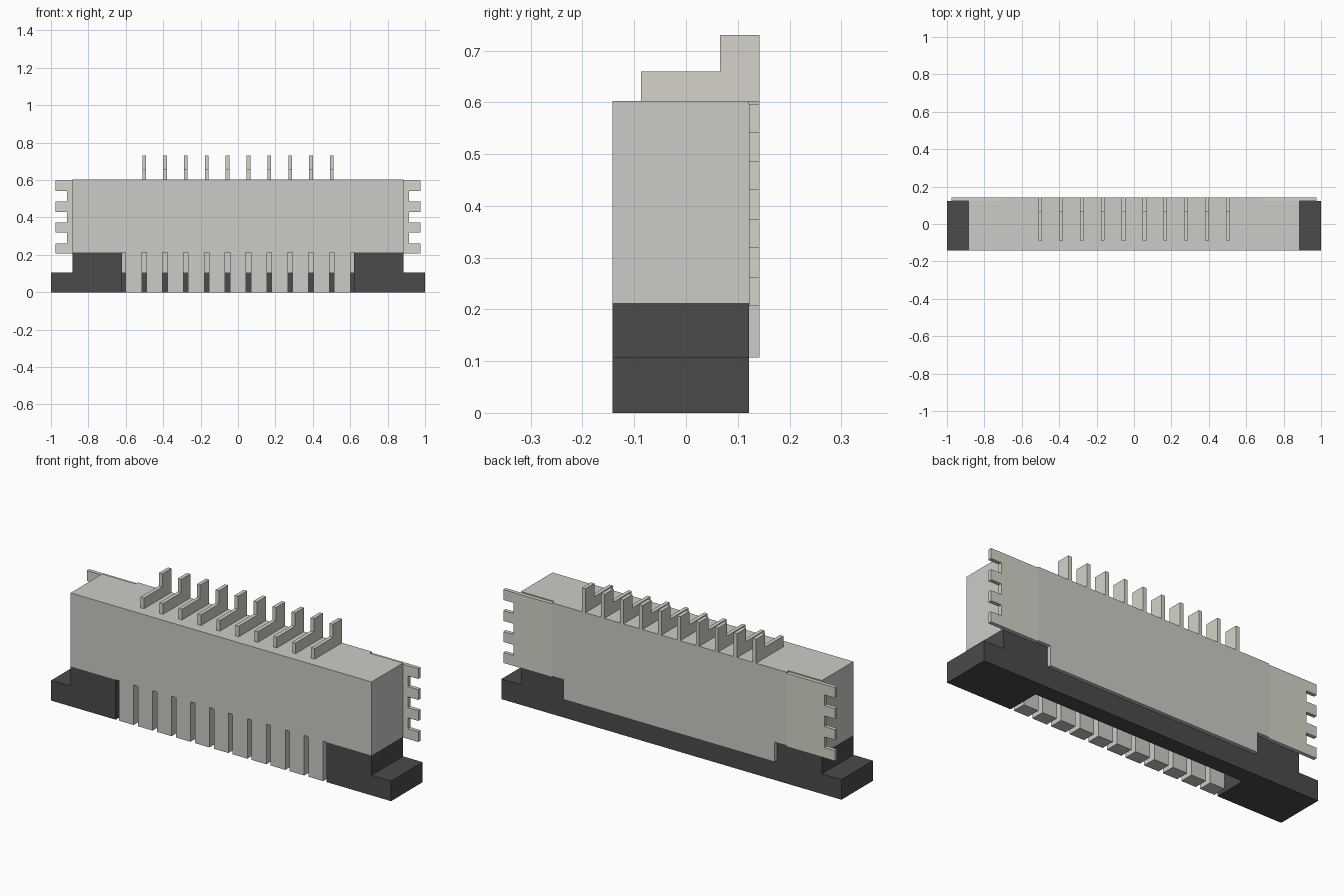
import bpy, bmesh
from mathutils import Vector

if "Cube" in bpy.data.objects:
    bpy.data.objects.remove(bpy.data.objects["Cube"])


def material(name, color):
    m = bpy.data.materials.new(name)
    m.diffuse_color = (*color, 1)
    m.use_nodes = True
    m.node_tree.nodes["Principled BSDF"].inputs["Base Color"].default_value = m.diffuse_color
    return m


housing_mat = material("housing_plastic", (0.60, 0.60, 0.57))
metal_mat = material("tin_metal", (0.66, 0.65, 0.58))
dark_mat = material("dark_plastic", (0.07, 0.07, 0.07))


def prism(name, profile, axis, lo, hi, mat):
    """Extrude a 2D profile: (x, z) along y, (y, z) along x, or (x, y) along z."""
    def place(a, b, t):
        return {"x": (t, a, b), "y": (a, t, b), "z": (a, b, t)}[axis]
    bm = bmesh.new()
    face = bm.faces.new([bm.verts.new(place(a, b, lo)) for a, b in profile])
    ext = bmesh.ops.extrude_face_region(bm, geom=[face])
    shift = Vector(place(0, 0, hi - lo))
    moved = [g for g in ext["geom"] if isinstance(g, bmesh.types.BMVert)]
    bmesh.ops.translate(bm, verts=moved, vec=shift)
    bmesh.ops.recalc_face_normals(bm, faces=bm.faces)
    mesh = bpy.data.meshes.new(name)
    bm.to_mesh(mesh)
    bm.free()
    obj = bpy.data.objects.new(name, mesh)
    bpy.context.collection.objects.link(obj)
    mesh.materials.append(mat)
    return obj


def rect(a0, a1, b0, b1):
    return [(a0, b0), (a1, b0), (a1, b1), (a0, b1)]


def mirrored(half):
    """Close a right-half outline into a symmetric one."""
    return half + [(-x, v) for x, v in reversed(half)]


FRONT, BACK, REAR = -0.142, 0.122, 0.142   # REAR includes the back plate
SLOT_X, SLOT_Y = 0.62, 0.036               # cable slot, open to the front
STEP, BASE_TOP, TOP = 0.107, 0.212, 0.603
PITCH = 0.1115

# Housing block, back plate and the wall behind the cable slot
prism("housing", rect(-0.885, 0.885, BASE_TOP, TOP), "y", FRONT, BACK, housing_mat)
prism("housing_back_plate",
      mirrored([(0.69, TOP), (0.69, BASE_TOP), (SLOT_X, BASE_TOP), (SLOT_X, STEP)]),
      "y", BACK, REAR, housing_mat)
prism("slot_rear_wall", rect(-SLOT_X, SLOT_X, STEP, BASE_TOP), "y", SLOT_Y, BACK, housing_mat)

# Front fingers between the contact gaps
for i in range(11):
    x = (i - 5) * PITCH
    prism(f"finger_{i + 1}", rect(x - 0.043, x + 0.043, 0, BASE_TOP),
          "y", FRONT, -0.07, housing_mat)

# Dark latch: U-shaped base with a raised shoulder at each end
prism("latch_base",
      mirrored([(SLOT_X, SLOT_Y), (SLOT_X, FRONT), (1.0, FRONT), (1.0, BACK)]),
      "z", 0, STEP, dark_mat)
for side, s in (("left", -1), ("right", 1)):
    prism(f"latch_shoulder_{side}",
          rect(s * SLOT_X, s * 0.885, STEP, BASE_TOP), "y", FRONT, BACK, dark_mat)

    # Comb-edged solder tab
    tab = [(s * 0.69, 0.207)]
    for k in range(4):
        z = 0.207 + k * 0.1117
        if k:
            tab.append((s * 0.914, z))
        tab += [(s * 0.975, z), (s * 0.975, z + 0.055)]
        if k < 3:
            tab.append((s * 0.914, z + 0.055))
    tab.append((s * 0.69, z + 0.055))
    prism(f"solder_tab_{side}", tab, "y", BACK, REAR, metal_mat)

# Stepped contact pins on top
pin = [(-0.087, TOP), (REAR, TOP), (REAR, 0.73), (0.066, 0.73), (0.066, 0.66), (-0.087, 0.66)]
for i in range(10):
    x = (i - 4.5) * PITCH
    prism(f"contact_pin_{i + 1}", pin, "x", x - 0.01, x + 0.01, metal_mat)
